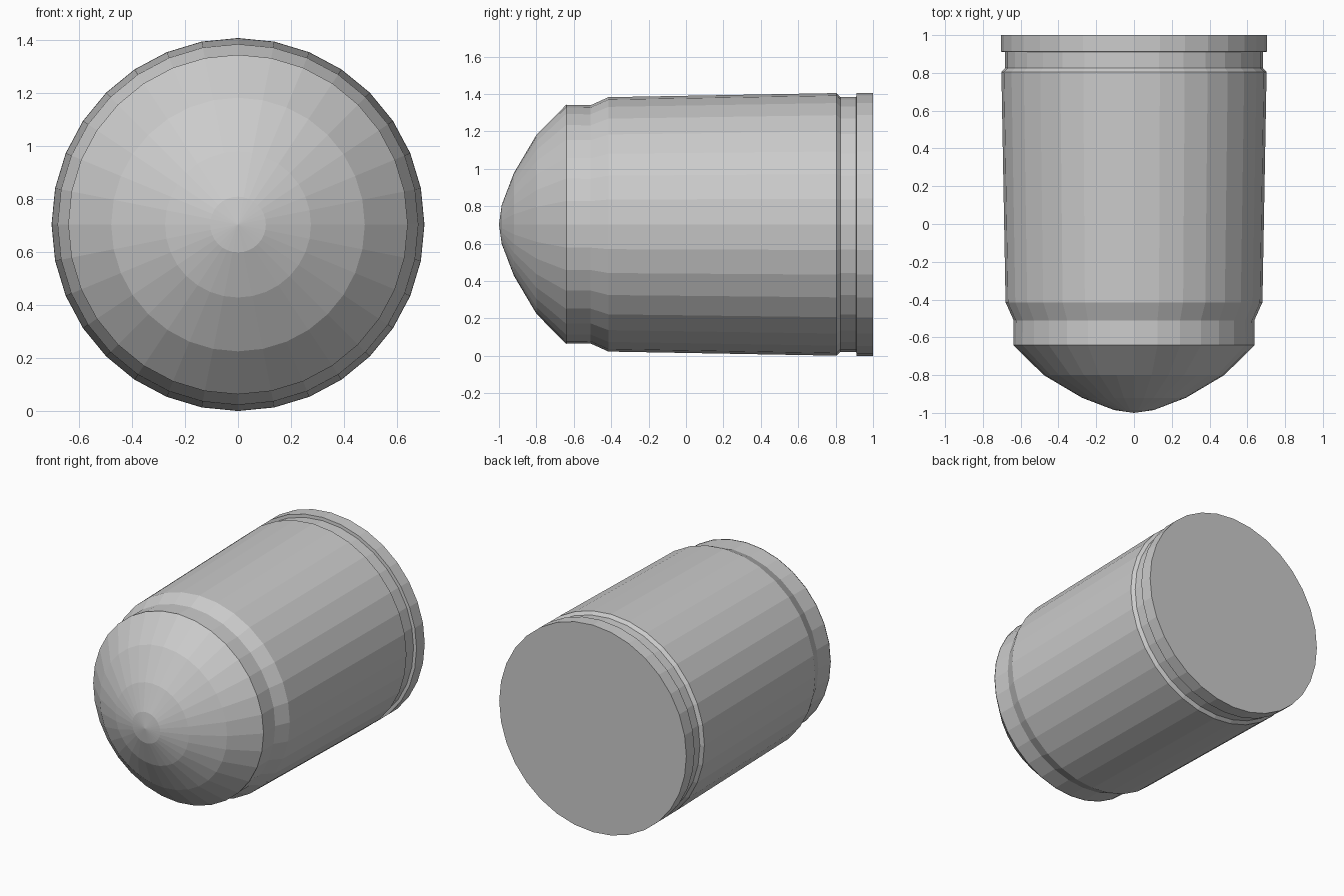
import bpy, bmesh
from math import sin, cos, pi

if "Cube" in bpy.data.objects:
    bpy.data.objects.remove(bpy.data.objects["Cube"])

SIDES = 32
RADIUS = 0.703  # axis height, so the rim rests on z = 0


def lathe(name, profile):
    """Revolve (y, radius) points around the y axis; radius 0 makes a tip."""
    bm = bmesh.new()
    rings = []
    for y, r in profile:
        if r == 0:
            rings.append([bm.verts.new((0, y, RADIUS))] * SIDES)
        else:
            rings.append([bm.verts.new((r * sin(2 * pi * i / SIDES), y,
                                        RADIUS + r * cos(2 * pi * i / SIDES)))
                          for i in range(SIDES)])
    for a, b in zip(rings, rings[1:]):
        for i in range(SIDES):
            j = (i + 1) % SIDES
            corners = list(dict.fromkeys((a[i], a[j], b[j], b[i])))
            bm.faces.new(corners)
    return bm, rings


def finish(name, bm):
    bmesh.ops.recalc_face_normals(bm, faces=bm.faces)
    mesh = bpy.data.meshes.new(name)
    bm.to_mesh(mesh)
    bm.free()
    obj = bpy.data.objects.new(name, mesh)
    bpy.context.collection.objects.link(obj)


# Rounded nose
bm, rings = lathe("nose", [(-1.0, 0), (-0.985, 0.105), (-0.92, 0.275),
                           (-0.80, 0.478), (-0.64, 0.64)])
finish("nose", bm)

# Casing: neck, shoulder, tapered body, groove, rim and flat base
bm, rings = lathe("casing", [(-0.64, 0.638), (-0.51, 0.637), (-0.415, 0.68),
                             (0.805, 0.702), (0.825, 0.682), (0.91, 0.682),
                             (0.912, 0.703), (1.0, 0.703)])
bm.faces.new(rings[-1])
finish("casing", bm)
